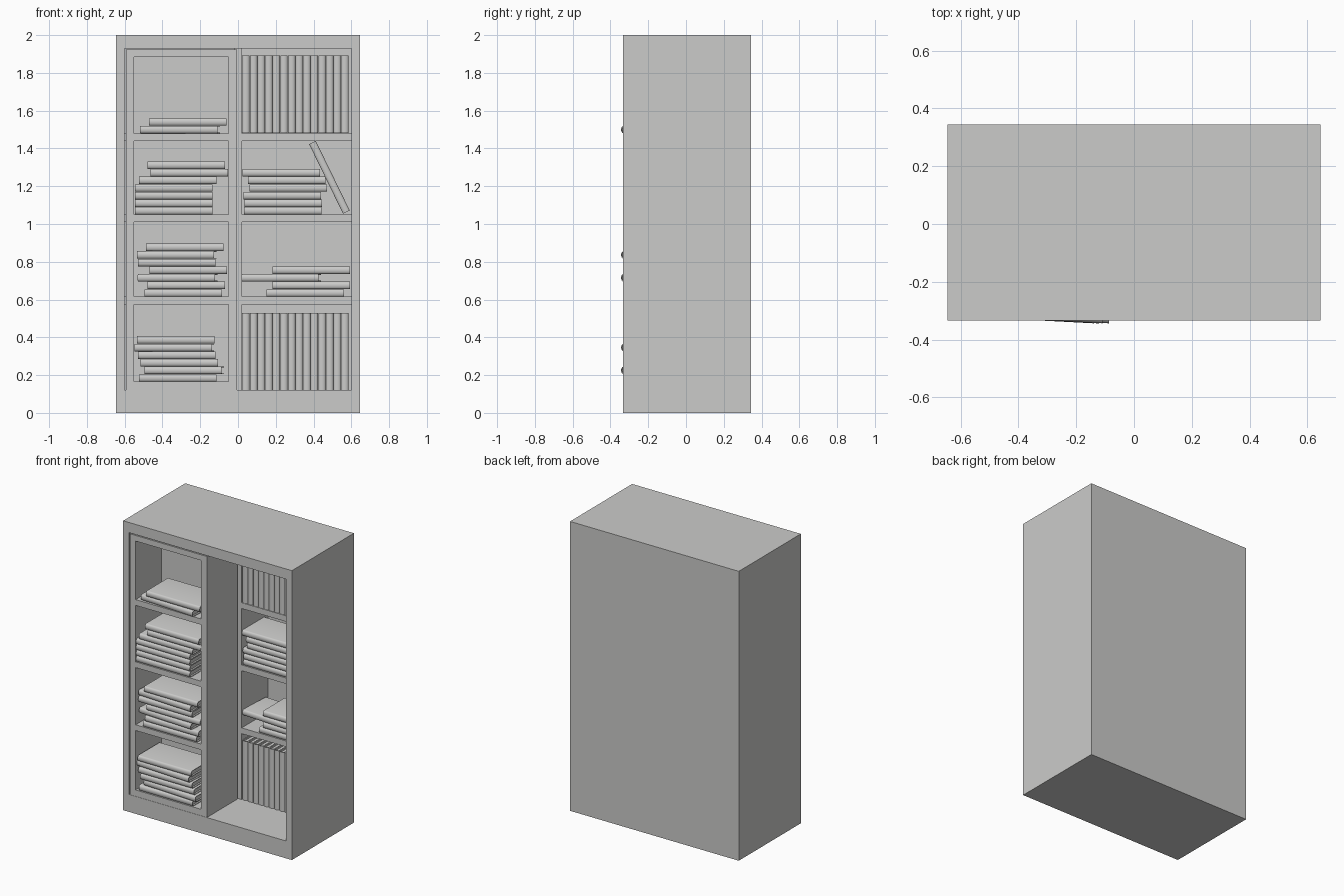
import bpy, bmesh, math

if "Cube" in bpy.data.objects:
    bpy.data.objects.remove(bpy.data.objects["Cube"])

# One plain grey for everything
grey = bpy.data.materials.new("light_grey")
grey.diffuse_color = (0.6, 0.6, 0.59, 1)
grey.use_nodes = True
grey.node_tree.nodes["Principled BSDF"].inputs["Base Color"].default_value = grey.diffuse_color


def add_object(name, mesh):
    ob = bpy.data.objects.new(name, mesh)
    bpy.context.collection.objects.link(ob)
    return ob


def finish(name, bm):
    bmesh.ops.recalc_face_normals(bm, faces=bm.faces)
    mesh = bpy.data.meshes.new(name)
    bm.to_mesh(mesh)
    bm.free()
    mesh.materials.append(grey)
    return mesh


def box(name, x, y, z):
    bm = bmesh.new()
    bmesh.ops.create_cube(bm, size=1)
    for v in bm.verts:
        v.co = [r[0] if c < 0 else r[1] for r, c in zip((x, y, z), v.co)]
    return add_object(name, finish(name, bm))


def open_case(name, x, y, z, inner_x, inner_z, inner_back):
    """Block with a rectangular recess in its front."""
    bm = bmesh.new()
    loops = []
    for lx, ly, lz in ((x, y[1], z), (x, y[0], z),
                       (inner_x, y[0], inner_z), (inner_x, inner_back, inner_z)):
        loops.append([bm.verts.new((lx[i], ly, lz[k]))
                      for i, k in ((0, 0), (1, 0), (1, 1), (0, 1))])
    for a, b in zip(loops, loops[1:]):
        for i in range(4):
            j = (i + 1) % 4
            bm.faces.new((a[i], a[j], b[j], b[i]))
    bm.faces.new(loops[0])
    bm.faces.new(loops[-1])
    return add_object(name, finish(name, bm))


# Book: C-shaped cover with a rounded spine at -y, and a recessed page block
LENGTH, THICK, DEPTH, BULGE, STEP = 0.41, 0.0395, 0.24, 0.012, 0.0403


def make_book_mesh():
    h, c, n = THICK / 2, 0.004, 8
    arc = [math.pi * i / n for i in range(n + 1)]
    outer = [(BULGE - BULGE * math.sin(a), h * math.cos(a)) for a in arc]
    inner = [(BULGE + c - BULGE * math.sin(a), (h - c) * math.cos(a)) for a in arc]
    outer = [(DEPTH, h)] + outer + [(DEPTH, -h)]
    inner = [(DEPTH, h - c)] + inner + [(DEPTH, -h + c)]
    bm = bmesh.new()
    ends = [[[bm.verts.new((s * LENGTH / 2, y - DEPTH / 2, z)) for y, z in line]
             for line in (outer, inner)] for s in (-1, 1)]
    (lo, li), (ro, ri) = ends
    for a, b in ((lo, ro), (ri, li), (li, lo), (ro, ri)):
        for i in range(len(a) - 1):
            bm.faces.new((a[i], a[i + 1], b[i + 1], b[i]))
    for i in (0, -1):
        bm.faces.new((lo[i], ro[i], ri[i], li[i]))
    # page block
    pages = bmesh.ops.create_cube(bm, size=1)["verts"]
    for v in pages:
        v.co = (v.co.x * (LENGTH - 0.024), v.co.y * (DEPTH - 0.028) + 0.004,
                v.co.z * (THICK - 2 * c))
    mesh = finish("book", bm)
    for p in mesh.polygons:
        p.use_smooth = True
    mesh.set_sharp_from_angle(angle=math.radians(35))
    return mesh


book_mesh = make_book_mesh()


def book(name, x, z, front, rot=(0, 0, 0)):
    ob = add_object(name, book_mesh)
    ob.location = (x, front + DEPTH / 2, z)
    ob.rotation_euler = rot


def stack(name, base, front, lefts, turned=()):
    for i, left in enumerate(lefts):
        rot = (0, 0, math.radians(-3) if i in turned else 0)
        book(name, left + LENGTH / 2, base + STEP * i + THICK / 2, front, rot)


# Cabinet body and sliding front unit
FRONT, MID = -0.333, 0.01
SHELVES = ((0.575, 0.615), (1.01, 1.05), (1.44, 1.48))
open_case("cabinet", (-0.645, 0.645), (FRONT, 0.345), (0, 2),
          (-0.6, 0.6), (0.12, 1.93), 0.30)
open_case("sliding_unit", (-0.594, -0.004), (FRONT, 0.0), (0.121, 1.924),
          (-0.55, -0.05), (0.165, 1.885), -0.05)

# Rear divider and shelves
box("divider", (-0.02, 0.02), (MID, 0.30), (0.12, 1.93))
for z in SHELVES:
    box("front_shelf", (-0.55, -0.05), (FRONT + 0.001, -0.05), z)
    for x in ((-0.6, -0.02), (0.02, 0.6)):
        box("rear_shelf", x, (MID + 0.001, 0.30), z)

# Flat stacks in the sliding unit
stack("front_book", 0.165, FRONT, (-0.525, -0.49, -0.515, -0.53, -0.542, -0.535), (1, 4))
stack("front_book", 0.615, FRONT,
      (-0.495, -0.48, -0.525, -0.468, -0.53, -0.53, -0.487), (2, 5))
stack("front_book", 1.05, FRONT,
      (-0.546, -0.546, -0.546, -0.546, -0.525, -0.462, -0.478))
stack("front_book", 1.48, FRONT, (-0.512, -0.47), (0,))

# Flat stacks and leaning book on the rear shelves
stack("rear_book", 0.615, MID, (0.152, 0.183, 0.023, 0.183), (2,))
stack("rear_book", 1.05, MID, (0.032, 0.034, 0.029, 0.06, 0.052, 0.024))
book("leaning_book", 0.484, 1.247, MID, (0, math.radians(64), 0))

# Upright rows
for base in (0.12, 1.482):
    for i in range(14):
        book("upright_book", 0.042 + STEP * i, base + LENGTH / 2, MID,
             (0, math.radians(90), 0))
